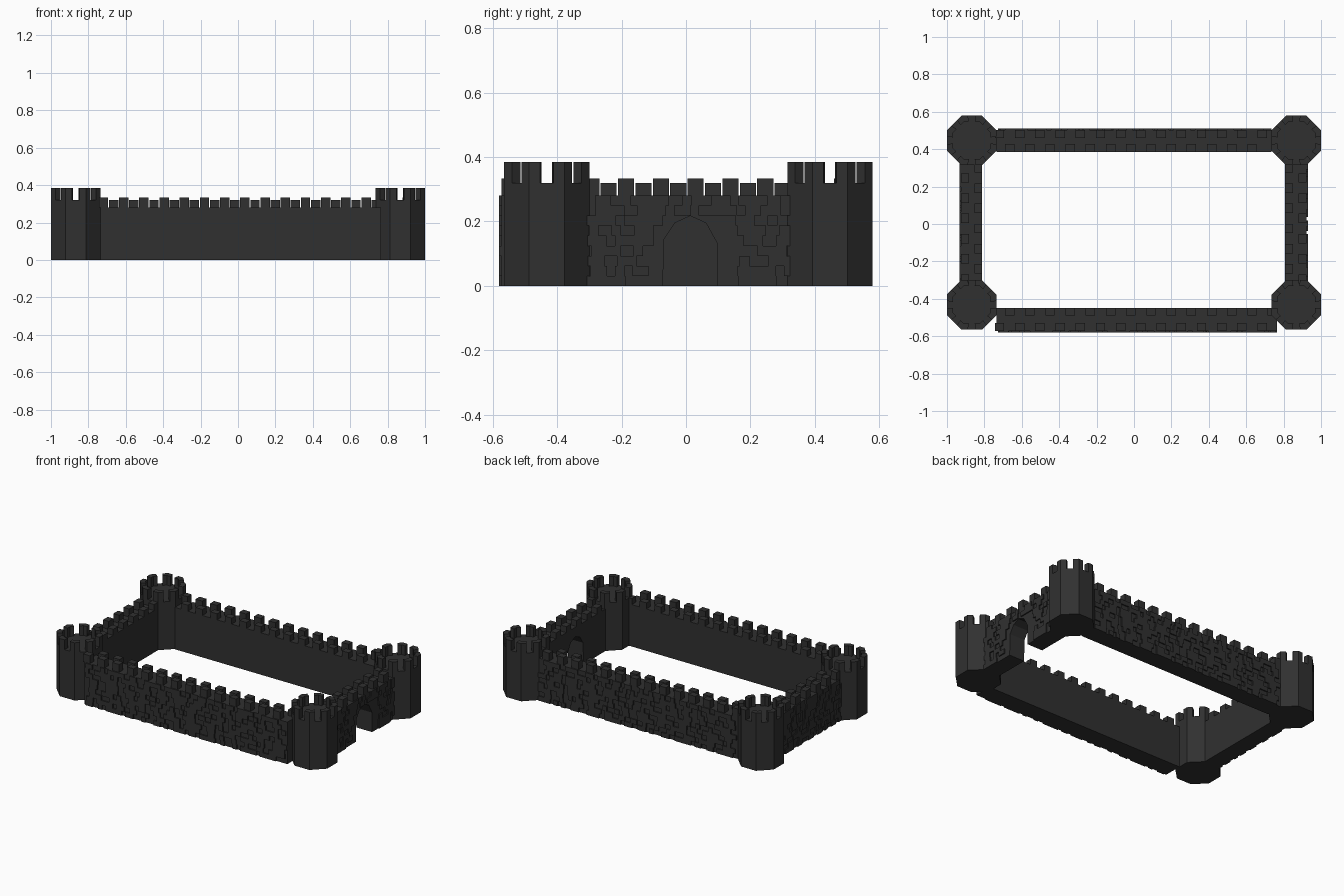
import bpy, bmesh, math, random
from mathutils import Vector

if "Cube" in bpy.data.objects:
    bpy.data.objects.remove(bpy.data.objects["Cube"])
random.seed(7)

stone = bpy.data.materials.new("dark_stone")
stone.diffuse_color = (0.03, 0.03, 0.03, 1)
stone.use_nodes = True
stone.node_tree.nodes["Principled BSDF"].inputs["Base Color"].default_value = stone.diffuse_color

WALK, OUTER_TOP, INNER_TOP = 0.28, 0.333, 0.32
PITCH, MERLON_W, MERLON_D = 0.108, 0.05, 0.042
BUMP = 0.008


def finish(name, bm):
    bmesh.ops.recalc_face_normals(bm, faces=bm.faces)
    me = bpy.data.meshes.new(name)
    bm.to_mesh(me)
    bm.free()
    me.materials.append(stone)
    ob = bpy.data.objects.new(name, me)
    bpy.context.collection.objects.link(ob)
    return ob


def prism(bm, pts, offset):
    """Extrude a closed 3D polygon along an offset vector."""
    face = bm.faces.new([bm.verts.new(p) for p in pts])
    ext = bmesh.ops.extrude_face_region(bm, geom=[face], use_keep_orig=True)
    verts = [v for v in ext["geom"] if isinstance(v, bmesh.types.BMVert)]
    bmesh.ops.translate(bm, verts=verts, vec=offset)


def box(bm, x0, x1, y0, y1, z0, z1):
    prism(bm, [(x0, y0, z0), (x1, y0, z0), (x1, y1, z0), (x0, y1, z0)], (0, 0, z1 - z0))


# Octagonal corner towers with a merlon wrapped round each corner
def tower(name, cx, cy):
    bm = bmesh.new()
    r = 0.1325 / math.cos(math.pi / 8)
    c = [Vector((math.cos(a), math.sin(a), 0)) * r
         for a in (math.pi / 8 + i * math.pi / 4 for i in range(8))]
    prism(bm, [(cx + p.x, cy + p.y, 0) for p in c], (0, 0, 0.32))
    for i in range(8):
        p = c[i]
        a, b = p.lerp(c[i - 1], 0.31), p.lerp(c[(i + 1) % 8], 0.31)
        ring = [a, p, b, b * 0.76, p * 0.76, a * 0.76]
        prism(bm, [(cx + q.x, cy + q.y, 0.32) for q in ring], (0, 0, 0.065))
    finish(name, bm)


for sx, side in ((-1, "left"), (1, "right")):
    tower("front_%s_tower" % side, sx * 0.8675, -0.432)
    tower("back_%s_tower" % side, sx * 0.8675, 0.447)


def arch_top(y):
    """Gate opening height at y, zero outside the gate."""
    t = (y - 0.013) / 0.085
    return 0.0 if abs(t) >= 1 else 0.145 + 0.07 * math.sqrt(1 - t * t)


# Wall: u runs along it, n is the outward side; along_x picks its direction
def wall(name, along_x, u0, u1, out, inn, phase, gate=False):
    s = 1 if out > inn else -1

    def put(bm, ua, ub, va, vb, za, zb):
        va, vb = min(va, vb), max(va, vb)
        if along_x:
            box(bm, ua, ub, va, vb, za, zb)
        else:
            box(bm, va, vb, ua, ub, za, zb)

    # Wall body, with an arched passage where wanted
    bm = bmesh.new()
    if gate:
        arch = [(-0.072, 0), (-0.068, 0.145), (-0.035, 0.195), (0.013, 0.217),
                (0.062, 0.195), (0.098, 0.13), (0.098, 0)]
        prof = [(u0, 0)] + arch + [(u1, 0), (u1, WALK), (u0, WALK)]
        prism(bm, [(inn, u, z) for u, z in prof], (out - inn, 0, 0))
    else:
        put(bm, u0, u1, inn, out, 0, WALK)
    finish(name, bm)

    # Staggered outer and inner merlons
    bm = bmesh.new()
    for k in range(-8, 9):
        for edge, sign, top, shift in ((out, -s, OUTER_TOP, 0), (inn, s, INNER_TOP, PITCH / 2)):
            u = phase + shift + k * PITCH
            if u - MERLON_W / 2 >= u0 - 0.01 and u + MERLON_W / 2 <= u1 + 0.01:
                put(bm, u - MERLON_W / 2, u + MERLON_W / 2, edge, edge + sign * MERLON_D, WALK, top)
    finish(name + "_merlons", bm)

    # Raised stone blocks scattered in courses on the outer face
    bm = bmesh.new()
    rows = 9
    h = WALK / rows
    for r in range(rows):
        u = u0 + random.uniform(0, 0.05)
        while u < u1 - 0.03:
            w = min(random.choice((0.03, 0.05, 0.06, 0.09, 0.12)), u1 - u)
            blocked = gate and any(arch_top(u + w * t / 6) > r * h for t in range(7))
            if not blocked:
                put(bm, u, u + w, out - s * 0.002, out + s * BUMP, r * h, (r + 1) * h)
            u += w + random.choice((0.025, 0.04, 0.06))
    finish(name + "_stones", bm)


wall("front_wall", True, -0.735, 0.765, -0.572, -0.448, 0.037)
wall("back_wall", True, -0.735, 0.735, 0.502, 0.385, 0.037)
wall("left_wall", False, -0.33, 0.34, -0.925, -0.812, 0.03)
wall("right_gate_wall", False, -0.33, 0.34, 0.922, 0.808, 0.03, gate=True)
